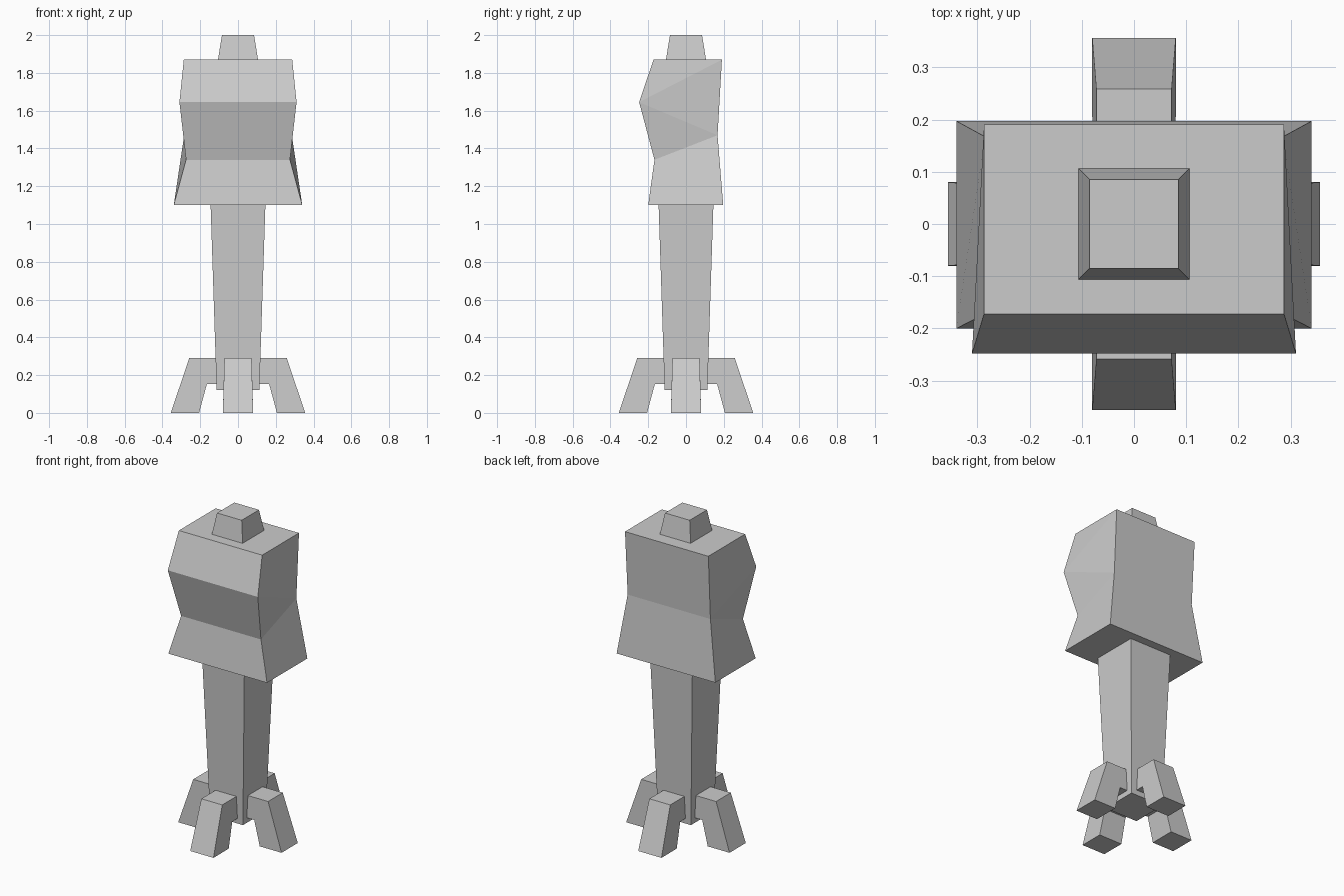
import bpy
import bmesh
from math import pi
from mathutils import Matrix

if "Cube" in bpy.data.objects:
    bpy.data.objects.remove(bpy.data.objects["Cube"], do_unlink=True)

grey = bpy.data.materials.new("plain_grey")
grey.use_nodes = True
grey.diffuse_color = (0.6, 0.6, 0.6, 1)
grey.node_tree.nodes["Principled BSDF"].inputs["Base Color"].default_value = (0.6, 0.6, 0.6, 1)


def finish(bm, name):
    bmesh.ops.recalc_face_normals(bm, faces=bm.faces)
    mesh = bpy.data.meshes.new(name)
    bm.to_mesh(mesh)
    bm.free()
    mesh.materials.append(grey)
    obj = bpy.data.objects.new(name, mesh)
    bpy.context.collection.objects.link(obj)
    return obj


def mirrored_profile(name, points, panels, turn=0):
    """Side profile of (y, z, half width) mirrored in x; panels fill each side."""
    bm = bmesh.new()
    left = [bm.verts.new((w, y, z)) for y, z, w in points]
    right = [bm.verts.new((-w, y, z)) for y, z, w in points]
    for i in range(len(points)):
        bm.faces.new((left[i], left[i - 1], right[i - 1], right[i]))
    for panel in panels:
        for side in (left, right):
            bm.faces.new([side[i] for i in panel])
    bm.transform(Matrix.Rotation(turn, 4, "Z"))
    return finish(bm, name)


def tapered_block(name, low, high, z0, z1):
    bm = bmesh.new()
    bmesh.ops.create_cube(bm, size=2)
    for v in bm.verts:
        half, z = (high, z1) if v.co.z > 0 else (low, z0)
        v.co = (v.co.x * half, v.co.y * half, z)
    return finish(bm, name)


# Torso: front bottom, waist, bust, top, then back top, waist, bottom
torso = [(-0.2, 1.1, 0.34), (-0.167, 1.34, 0.275), (-0.248, 1.645, 0.31),
         (-0.172, 1.87, 0.287), (0.19, 1.87, 0.287), (0.167, 1.47, 0.285),
         (0.197, 1.1, 0.34)]
mirrored_profile("torso", torso, [(0, 1, 5, 6), (1, 2, 5), (2, 4, 5), (2, 3, 4)])

# Column below and small block on top
tapered_block("column", 0.113, 0.145, 0.12, 1.1)
tapered_block("top_block", 0.106, 0.085, 1.87, 2.0)

# Four bent feet around the column
foot = [(-0.356, 0, 0.08), (-0.258, 0.29, 0.072), (-0.11, 0.29, 0.072),
        (-0.11, 0.152, 0.076), (-0.165, 0.152, 0.076), (-0.206, 0, 0.08)]
for i, side in enumerate(("front", "left", "back", "right")):
    mirrored_profile(side + "_foot", foot, [(0, 1, 4, 5), (1, 2, 3, 4)], i * pi / 2)
